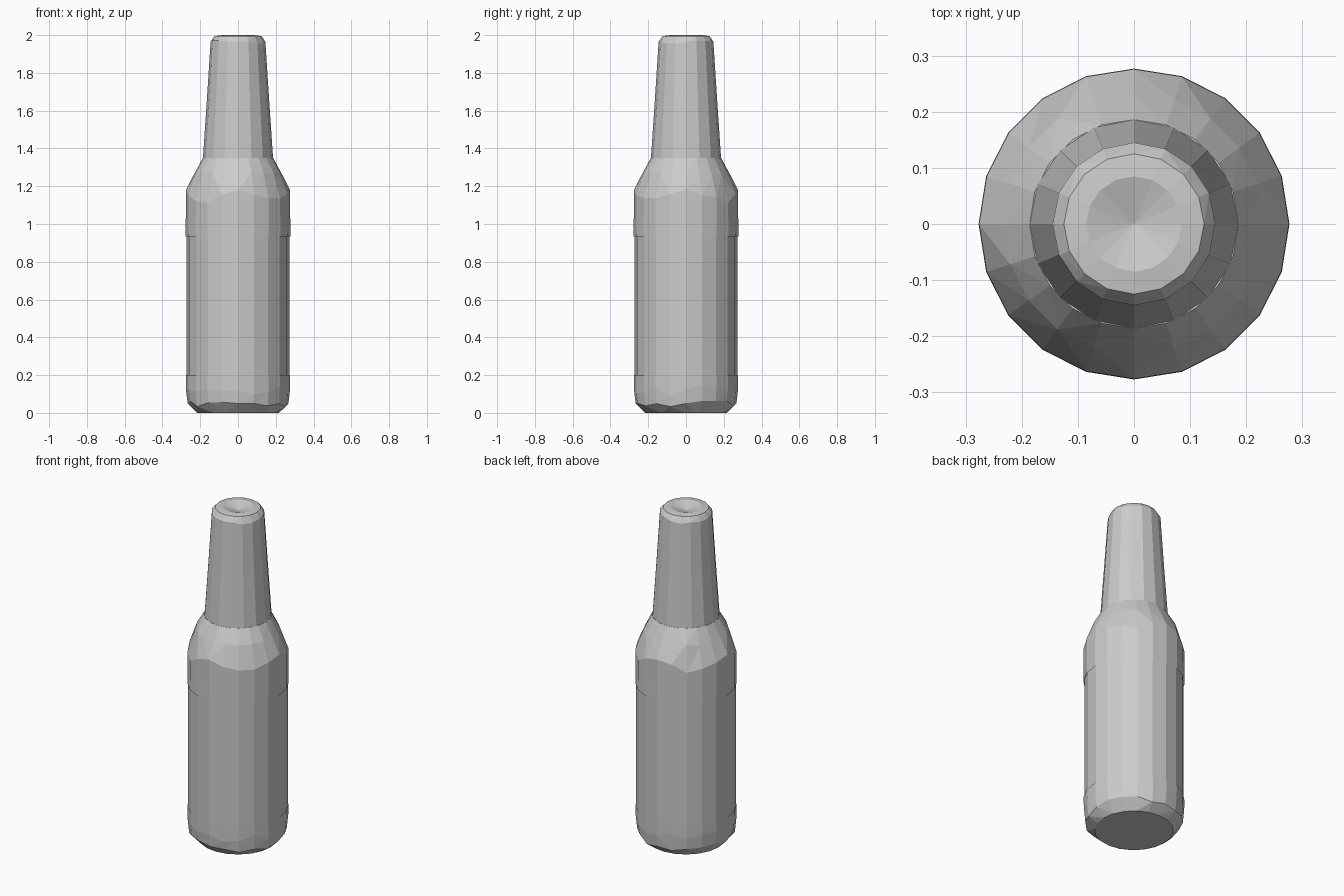
import bpy, bmesh, math, random

random.seed(4)
if "Cube" in bpy.data.objects:
    bpy.data.objects.remove(bpy.data.objects["Cube"], do_unlink=True)

grey = bpy.data.materials.new("light_grey")
grey.use_nodes = True
colour = (0.6, 0.6, 0.6, 1)
grey.diffuse_color = colour
grey.node_tree.nodes["Principled BSDF"].inputs["Base Color"].default_value = colour


def lathe(name, sides, rings, cap_low=False, cap_high=None):
    """Rings are (radius, height, wave, jitter); wave lifts the rim on the axes."""
    bm = bmesh.new()
    loops = []
    for radius, height, wave, jitter in rings:
        loop = []
        for i in range(sides):
            a = math.tau * i / sides
            on_axis = i % (sides // 4) == 0
            shift = 0 if on_axis else random.uniform(-jitter, jitter)
            z = height + wave * math.cos(4 * a) + shift
            loop.append(bm.verts.new((radius * math.cos(a), radius * math.sin(a), z)))
        loops.append(loop)
    for low, high in zip(loops, loops[1:]):
        for i in range(sides):
            j = (i + 1) % sides
            bm.faces.new((low[i], low[j], high[j], high[i]))
    if cap_low:
        bm.faces.new(loops[0][::-1])
    if cap_high is not None:
        centre = bm.verts.new((0, 0, cap_high))
        for i in range(sides):
            bm.faces.new((loops[-1][i], loops[-1][(i + 1) % sides], centre))
    # Split the warped quads into flat facets
    bmesh.ops.triangulate(bm, faces=[f for f in bm.faces if len(f.verts) == 4])
    mesh = bpy.data.meshes.new(name)
    bm.to_mesh(mesh)
    bm.free()
    mesh.materials.append(grey)
    obj = bpy.data.objects.new(name, mesh)
    bpy.context.collection.objects.link(obj)
    return obj


# Rounded foot with a flat underside
lathe("bottle_base", 20, [(0.215, 0, 0, 0), (0.267, 0.05, 0, 0.02),
                          (0.275, 0.12, 0, 0.03), (0.276, 0.2, 0, 0)], cap_low=True)

# Straight label section, set in by a hair
lathe("bottle_body", 20, [(0.272, 0.19, 0, 0), (0.272, 0.945, 0, 0)])

# Faceted shoulder closing in to the neck
lathe("bottle_shoulder", 20, [(0.277, 0.935, 0, 0), (0.276, 1.15, 0.03, 0.015),
                              (0.232, 1.265, 0.0, 0.01), (0.186, 1.35, 0, 0)],
      cap_high=1.35)

# Tapered neck with a bevelled, slightly dished mouth
lathe("bottle_neck", 16, [(0.186, 1.345, 0, 0), (0.166, 1.64, 0, 0),
                          (0.145, 1.965, 0, 0.01), (0.125, 1.995, 0, 0),
                          (0.085, 2.0, 0, 0)], cap_high=1.975)
